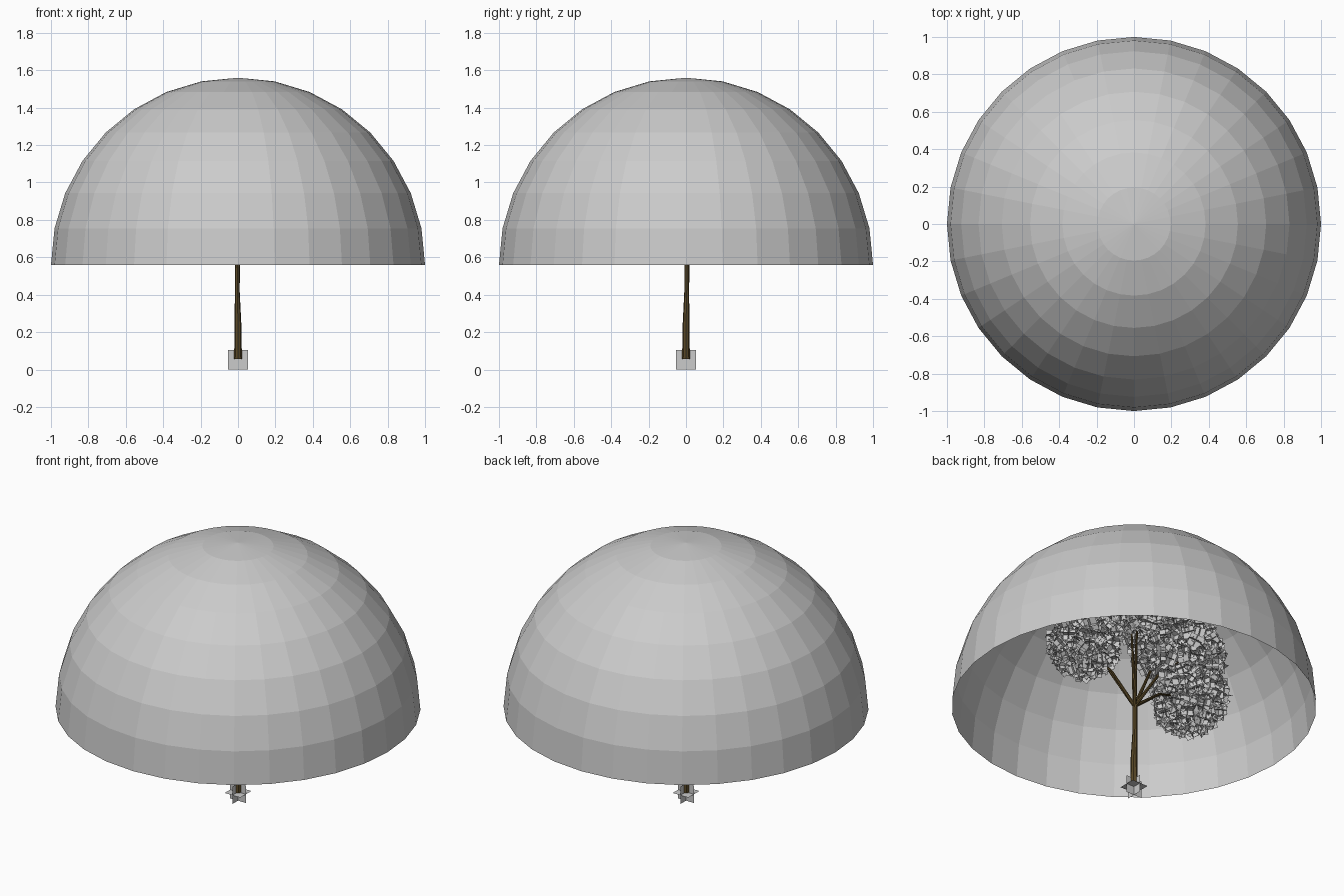
import bpy, bmesh, math, random
from mathutils import Vector, Matrix, Euler

if "Cube" in bpy.data.objects:
    bpy.data.objects.remove(bpy.data.objects["Cube"])

random.seed(4)
bark = bpy.data.materials.new("bark")
bark.diffuse_color = (0.10, 0.065, 0.02, 1)
bark.use_nodes = True
bark.node_tree.nodes["Principled BSDF"].inputs["Base Color"].default_value = bark.diffuse_color


def finish(bm, name):
    me = bpy.data.meshes.new(name)
    bm.to_mesh(me)
    bm.free()
    ob = bpy.data.objects.new(name, me)
    bpy.context.collection.objects.link(ob)
    return ob


# Open hemispherical dome
RIM = 0.56
bm = bmesh.new()
bmesh.ops.create_uvsphere(bm, u_segments=32, v_segments=16, radius=1)
bmesh.ops.delete(bm, geom=[v for v in bm.verts if v.co.z < -0.01], context='VERTS')
bmesh.ops.translate(bm, verts=bm.verts, vec=(0, 0, RIM))
finish(bm, "dome")


# Trunk and branches as tapered tubes
def limb(name, pts):
    cu = bpy.data.curves.new(name, 'CURVE')
    cu.dimensions = '3D'
    cu.bevel_depth = 1
    cu.bevel_resolution = 2
    cu.use_fill_caps = True
    sp = cu.splines.new('POLY')
    sp.points.add(len(pts) - 1)
    for p, (x, y, z, r) in zip(sp.points, pts):
        p.co = (x, y, z, 1)
        p.radius = r
    sp.use_smooth = False
    cu.materials.append(bark)
    ob = bpy.data.objects.new(name, cu)
    bpy.context.collection.objects.link(ob)


limb("trunk", [(0, 0, 0.055, 0.021), (0, 0, 0.24, 0.018), (-0.004, 0.004, 0.42, 0.013),
               (-0.003, 0.005, 0.54, 0.013), (0, 0.005, 0.60, 0.013)])

# Foliage clumps: x, y, z, radius
clumps = [(-0.49, -0.11, 0.85, 0.20), (-0.27, 0.12, 0.92, 0.20), (0.225, -0.155, 0.92, 0.17),
          (-0.05, -0.09, 1.23, 0.16), (0.18, 0.25, 1.06, 0.17), (0.09, -0.37, 1.08, 0.15),
          (-0.30, -0.05, 1.08, 0.20)]
fork = Vector((0, 0.005, 0.56))
for i, (x, y, z, r) in enumerate(clumps):
    end = Vector((x, y, z))
    mid = fork.lerp(end, 0.45) + Vector((0, 0, 0.05))
    limb(f"branch_{i}", [(*fork, 0.011), (*mid, 0.007), (*end, 0.003)])


# Leaf tuft: three crossed squares
def tuft(bm, matrix, size):
    h = size / 2
    for rot in ((0, 0, 0), (math.pi / 2, 0, 0), (0, math.pi / 2, 0)):
        m = matrix @ Euler(rot).to_matrix().to_4x4()
        bm.faces.new([bm.verts.new(m @ Vector((a * h, b * h, 0)))
                      for a, b in ((-1, -1), (1, -1), (1, 1), (-1, 1))])


bm = bmesh.new()
tuft(bm, Matrix.Translation((0, 0, 0.0525)), 0.105)
finish(bm, "base_tuft")

# Canopy scattered over the clump surfaces
bm = bmesh.new()
for x, y, z, r in clumps:
    for _ in range(int(6500 * r * r)):
        d = Vector([random.gauss(0, 1) for _ in range(3)]).normalized()
        p = Vector((x, y, z)) + d * r * random.uniform(0.82, 1.0)
        rot = Euler([random.uniform(0, 6.28) for _ in range(3)]).to_matrix().to_4x4()
        tuft(bm, Matrix.Translation(p) @ rot, random.uniform(0.04, 0.075))
finish(bm, "leaves")
